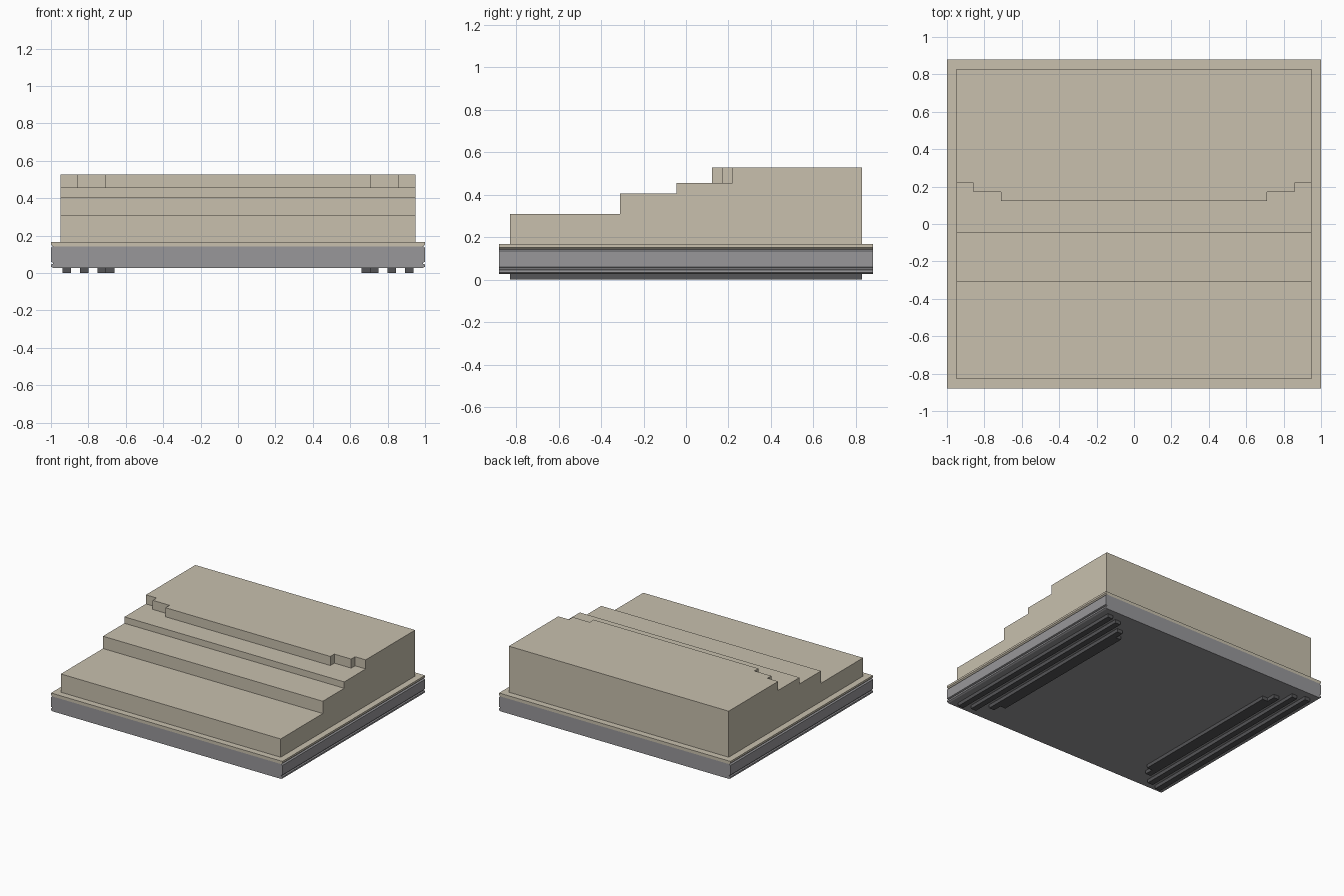
import bpy
import bmesh

cube = bpy.data.objects.get("Cube")
if cube:
    bpy.data.objects.remove(cube, do_unlink=True)


def material(name, color):
    mat = bpy.data.materials.new(name)
    mat.use_nodes = True
    mat.diffuse_color = color
    mat.node_tree.nodes["Principled BSDF"].inputs["Base Color"].default_value = color
    return mat


TAN = material("warm tan", (0.58, 0.527, 0.423, 1))
GREY = material("mid grey", (0.314, 0.31, 0.323, 1))
DARK = material("dark grey", (0.09, 0.09, 0.095, 1))


def extrude(name, outline, direction, mat):
    """Extrude a closed outline of 3D points along a direction."""
    bm = bmesh.new()
    face = bm.faces.new([bm.verts.new(p) for p in outline])
    result = bmesh.ops.extrude_face_region(bm, geom=[face])
    verts = [v for v in result["geom"] if isinstance(v, bmesh.types.BMVert)]
    bmesh.ops.translate(bm, verts=verts, vec=direction)
    bmesh.ops.recalc_face_normals(bm, faces=bm.faces)
    mesh = bpy.data.meshes.new(name)
    bm.to_mesh(mesh)
    bm.free()
    mesh.materials.append(mat)
    obj = bpy.data.objects.new(name, mesh)
    bpy.context.collection.objects.link(obj)
    return obj


def mirrored(half):
    """Complete a half outline of (x, other) pairs across x = 0."""
    return half + [(-x, v) for x, v in reversed(half)]


DEPTH = 0.88      # half depth of the base
BODY_X = 0.95     # half width of the stepped body
BODY_Y = 0.83     # half depth of the stepped body
LID_TOP, SEAM, TRAY_BOTTOM = 0.167, 0.143, 0.027

# Base tray and lid: side grooves run from front to back
tray = [(1 - 0.012, TRAY_BOTTOM), (1, 0.033), (1, 0.046), (0.99, 0.049),
        (0.99, 0.056), (1, 0.06), (1, 0.135), (0.99, SEAM)]
lid = [(0.99, SEAM), (1, 0.152), (1, LID_TOP)]
for name, half, mat in (("base_tray", tray, GREY), ("base_lid", lid, TAN)):
    outline = [(x, -DEPTH, z) for x, z in mirrored(half)]
    extrude(name, outline, (0, 2 * DEPTH, 0), mat)

# Stepped body: side profile extruded across the width
steps = [(-BODY_Y, 0.31), (-0.31, 0.31), (-0.31, 0.406), (-0.045, 0.406),
         (-0.045, 0.456), (BODY_Y, 0.456), (BODY_Y, LID_TOP), (-BODY_Y, LID_TOP)]
extrude("stepped_body", [(-BODY_X, y, z) for y, z in steps], (2 * BODY_X, 0, 0), TAN)

# Top tier: front edge notched back twice at each end
tier = [(0.712, 0.123), (0.712, 0.172), (0.858, 0.172), (0.858, 0.22),
        (BODY_X, 0.22), (BODY_X, BODY_Y)]
extrude("top_tier", [(x, y, 0.456) for x, y in mirrored(tier)], (0, 0, 0.071), TAN)

# Runners underneath: shorter towards the middle, mirrored left and right
runners = {"outer": (0.916, 0.83), "second": (0.822, 0.80),
           "third": (0.728, 0.71), "inner": (0.682, 0.64)}
for side, sign in (("left", 1), ("right", -1)):
    for name, (x, length) in runners.items():
        outline = [(sign * x + dx, dy, 0) for dx, dy in
                   ((-0.023, -length), (0.023, -length), (0.023, length), (-0.023, length))]
        extrude(f"{name}_runner_{side}", outline, (0, 0, TRAY_BOTTOM), DARK)
